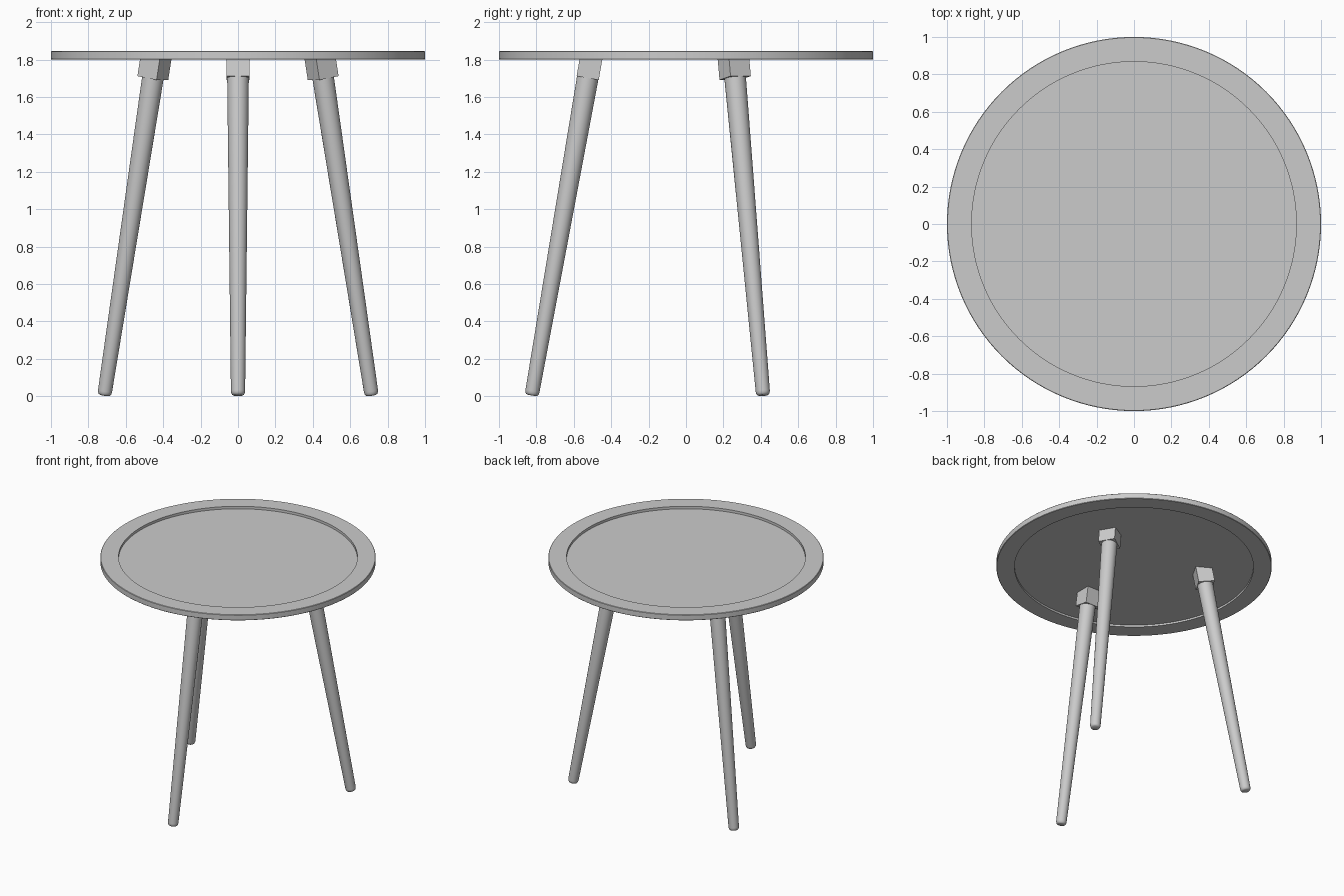
import bpy, bmesh
from math import sin, cos, pi, radians
from mathutils import Matrix

if "Cube" in bpy.data.objects:
    bpy.data.objects.remove(bpy.data.objects["Cube"])

TILT = radians(10)
FOOT_R, FOOT_Z = 0.825, 0.0045


def make_object(name, bm, matrix=Matrix(), smooth=True):
    bmesh.ops.recalc_face_normals(bm, faces=bm.faces[:])
    mesh = bpy.data.meshes.new(name)
    bm.to_mesh(mesh)
    bm.free()
    obj = bpy.data.objects.new(name, mesh)
    obj.matrix_world = matrix
    bpy.context.collection.objects.link(obj)
    if smooth:
        bpy.ops.object.select_all(action='DESELECT')
        obj.select_set(True)
        bpy.context.view_layer.objects.active = obj
        bpy.ops.object.shade_smooth_by_angle(angle=radians(35))
    return obj


def lathe(name, profile, segments, closed=False, matrix=Matrix()):
    """Revolve an (r, z) profile; closed joins its ends, otherwise they are capped."""
    bm = bmesh.new()
    rings = [[bm.verts.new((r * cos(2 * pi * i / segments), r * sin(2 * pi * i / segments), z))
              for i in range(segments)] for r, z in profile]
    pairs = list(zip(rings, rings[1:]))
    if closed:
        pairs.append((rings[-1], rings[0]))
    else:
        bm.faces.new(rings[0])
        bm.faces.new(rings[-1])
    for a, b in pairs:
        for i in range(segments):
            j = (i + 1) % segments
            bm.faces.new((a[i], a[j], b[j], b[i]))
    return make_object(name, bm, matrix)


# Tabletop: raised rim ring around a thinner recessed panel
lathe("tabletop_rim", [(0.868, 1.80), (0.997, 1.80), (1.0, 1.803),
                       (1.0, 1.842), (0.997, 1.845), (0.868, 1.845)], 128, closed=True)
lathe("tabletop_panel", [(0.868, 1.815), (0.868, 1.825)], 128)

# Three splayed legs with square mounting blocks
for k, side in enumerate(("front", "back_right", "back_left")):
    place = (Matrix.Rotation(2 * pi * k / 3, 4, 'Z')
             @ Matrix.Translation((0, -FOOT_R, FOOT_Z))
             @ Matrix.Rotation(-TILT, 4, 'X'))

    # Tapered round leg with a rounded foot
    lathe(side + "_leg", [(0.024, 0), (0.031, 0.004), (0.036, 0.012), (0.038, 0.024),
                          (0.058, 1.74)], 32, matrix=place)

    # Block: square to the leg below, cut level under the panel above
    bm = bmesh.new()
    bmesh.ops.create_cube(bm, size=1)
    for v in bm.verts:
        v.co.x *= 0.125
        v.co.y *= 0.12
        if v.co.z > 0:
            v.co.z = (1.817 - FOOT_Z + v.co.y * sin(TILT)) / cos(TILT)
        else:
            v.co.z = 1.723
    make_object(side + "_leg_block", bm, place, smooth=False)
